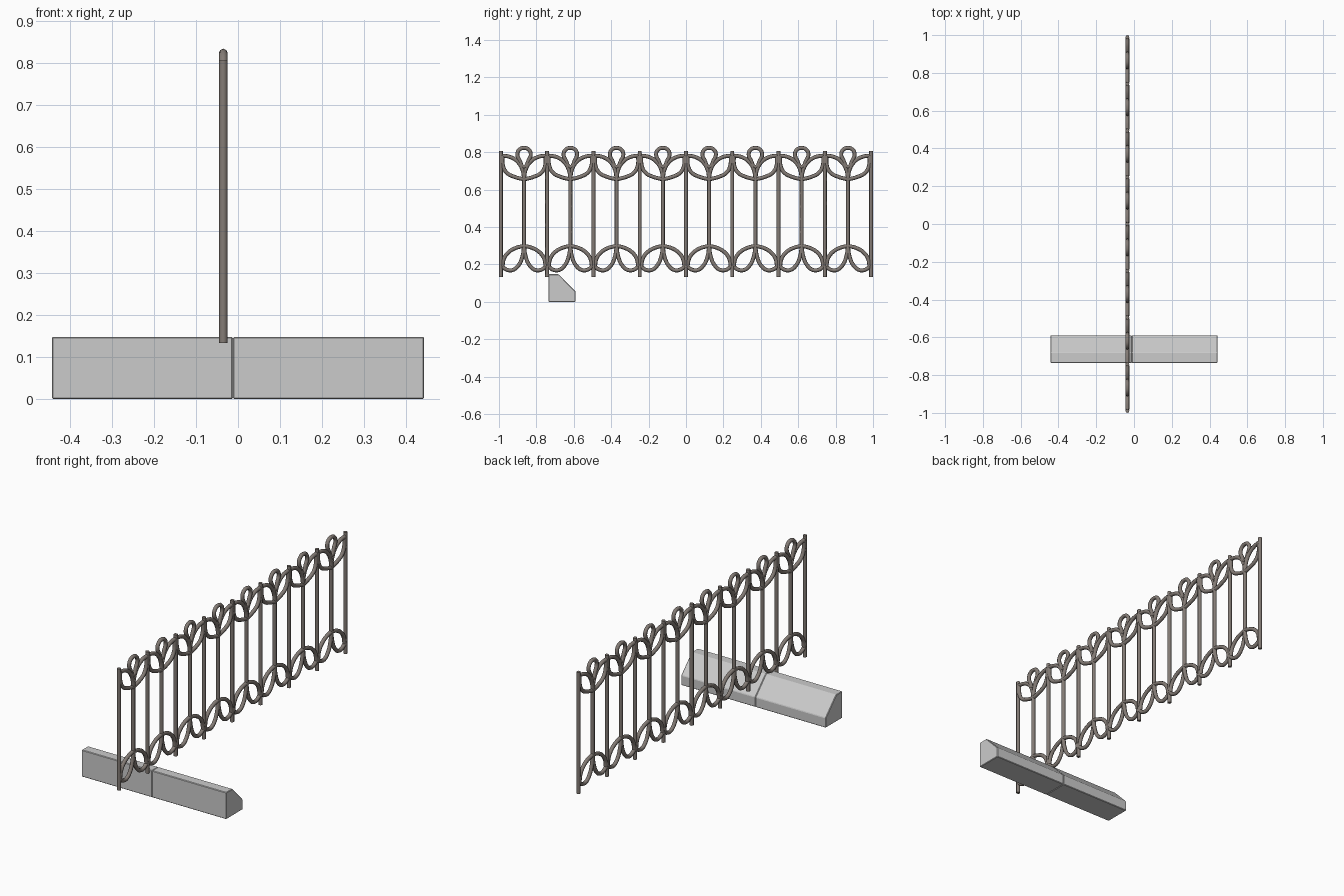
import bpy, bmesh

if "Cube" in bpy.data.objects:
    bpy.data.objects.remove(bpy.data.objects["Cube"])

X = -0.035          # plane of the fence
R = 0.0105          # bar radius
N = 8               # panels
PITCH = 1.979 / N
Y0 = -0.9895

iron = bpy.data.materials.new("iron")
iron.diffuse_color = (0.23, 0.2, 0.18, 1)
iron.use_nodes = True
iron.node_tree.nodes["Principled BSDF"].inputs["Base Color"].default_value = iron.diffuse_color


def bars(name, paths, y=0.0, data=None):
    """Round bars bent along smooth paths of (y, z) points; (points, closed)."""
    if data is None:
        data = bpy.data.curves.new(name, 'CURVE')
        data.dimensions = '3D'
        data.bevel_depth = R
        data.bevel_resolution = 2
        data.resolution_u = 5
        data.use_fill_caps = True
        data.materials.append(iron)
        for pts, closed in paths:
            s = data.splines.new('BEZIER')
            s.bezier_points.add(len(pts) - 1)
            for bp, (py, pz) in zip(s.bezier_points, pts):
                bp.co = (0, py, pz)
                bp.handle_left_type = bp.handle_right_type = 'AUTO'
            s.use_cyclic_u = closed
    ob = bpy.data.objects.new(name, data)
    ob.location = (X, y, 0)
    bpy.context.collection.objects.link(ob)
    return data


def mirrored(pts):
    return [(pts, False), ([(-y, z) for y, z in pts], False)]


# Motif for one panel: stem, upper leaves, bud loop, lower leaves
H = PITCH / 2 - 0.008
stem = [([(0, 0.66), (0, 0.295)], False)]
upper = (mirrored([(0, 0.658), (0.008, 0.705), (0.035, 0.75), (0.075, 0.775), (H, 0.782)])
         + mirrored([(0, 0.655), (0.05, 0.668), (0.092, 0.69), (0.112, 0.725), (H, 0.782)]))
bud = [([(0, 0.722), (0.024, 0.757), (0.036, 0.79), (0.024, 0.815), (0, 0.823),
         (-0.024, 0.815), (-0.036, 0.79), (-0.024, 0.757)], True)]
lower = (mirrored([(0, 0.30), (0.045, 0.288), (0.082, 0.266), (0.107, 0.232), (H, 0.188)])
         + mirrored([(0, 0.298), (0.008, 0.245), (0.03, 0.195), (0.062, 0.17), (0.092, 0.172), (H, 0.188)]))

parts = {"stem": stem, "upper_leaves": upper, "bud_loop": bud, "lower_leaves": lower}
cache = {}
for i in range(N):
    yc = Y0 + PITCH * (i + 0.5)
    for name, paths in parts.items():
        cache[name] = bars(name, paths, yc, cache.get(name))

# Upright posts between panels
for i in range(N + 1):
    cache["post"] = bars("post", [([(0, 0.133), (0, 0.806)], False)],
                         Y0 + PITCH * i, cache.get("post"))


# Kerb stones: chamfered profile extruded along x, edges slightly bevelled
def kerb(name, x0, x1):
    prof = [(-0.735, 0), (-0.59, 0), (-0.59, 0.055), (-0.681, 0.148), (-0.735, 0.148)]
    bm = bmesh.new()
    f = bm.faces.new([bm.verts.new((x0, y, z)) for y, z in prof])
    ext = bmesh.ops.extrude_face_region(bm, geom=[f])
    bmesh.ops.translate(bm, vec=(x1 - x0, 0, 0),
                        verts=[v for v in ext["geom"] if isinstance(v, bmesh.types.BMVert)])
    bmesh.ops.recalc_face_normals(bm, faces=bm.faces)
    me = bpy.data.meshes.new(name)
    bm.to_mesh(me)
    bm.free()
    ob = bpy.data.objects.new(name, me)
    bpy.context.collection.objects.link(ob)
    b = ob.modifiers.new("bevel", 'BEVEL')
    b.width = 0.003
    b.segments = 1


kerb("kerb_left", -0.443, -0.012)
kerb("kerb_right", -0.012, 0.443)
